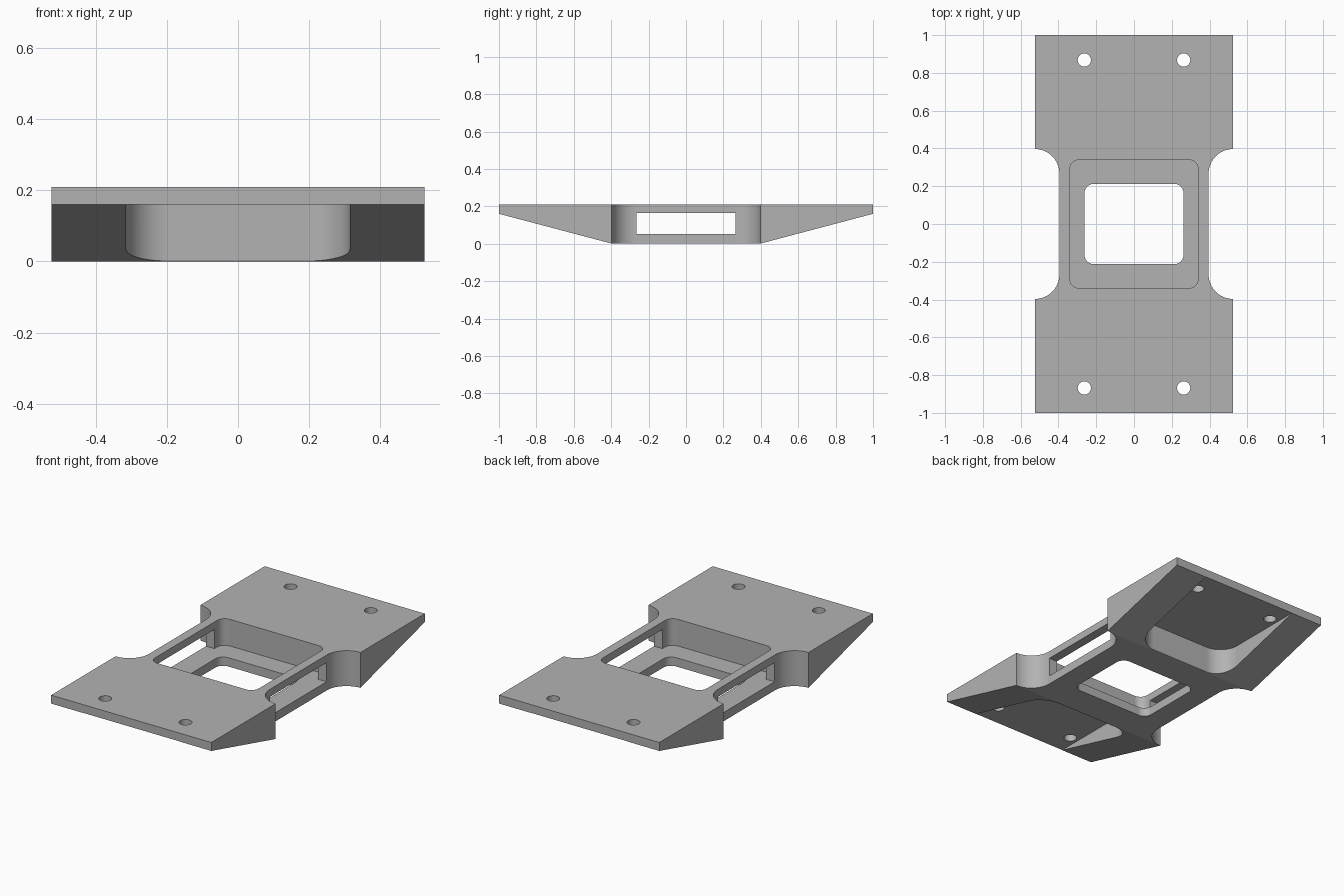
import bpy
import bmesh
from math import cos, sin, pi, radians

if "Cube" in bpy.data.objects:
    bpy.data.objects.remove(bpy.data.objects["Cube"])

WIDTH, HEIGHT, LIP = 0.525, 0.21, 0.16
WAIST = 0.395   # half width of the neck and half length of the flat base
FLOOR = 0.052   # height of the pocket floor

grey = bpy.data.materials.new("light grey")
grey.use_nodes = True
grey.diffuse_color = (0.45, 0.45, 0.45, 1)
grey.node_tree.nodes["Principled BSDF"].inputs["Base Color"].default_value = grey.diffuse_color


def prism(name, points, offset):
    """Closed solid: a planar outline swept along offset."""
    bm = bmesh.new()
    face = bm.faces.new([bm.verts.new(p) for p in points])
    swept = bmesh.ops.extrude_face_region(bm, geom=[face])["geom"]
    verts = [v for v in swept if isinstance(v, bmesh.types.BMVert)]
    bmesh.ops.translate(bm, verts=verts, vec=offset)
    bmesh.ops.recalc_face_normals(bm, faces=bm.faces)
    mesh = bpy.data.meshes.new(name)
    bm.to_mesh(mesh)
    bm.free()
    mesh.materials.append(grey)
    obj = bpy.data.objects.new(name, mesh)
    bpy.context.collection.objects.link(obj)
    return obj


def rounded_prism(name, center, half, radius, bottom, top, steps=16):
    """Upright prism with a rounded rectangle outline."""
    points = []
    for i, (sx, sy) in enumerate([(1, 1), (-1, 1), (-1, -1), (1, -1)]):
        for k in range(steps + 1):
            a = (i + k / steps) * pi / 2
            points.append((center[0] + sx * (half[0] - radius) + radius * cos(a),
                           center[1] + sy * (half[1] - radius) + radius * sin(a), bottom))
    return prism(name, points, (0, 0, top - bottom))


# Body: side profile with sloping undersides, swept across the width
profile = [(-1, HEIGHT), (-1, LIP), (-WAIST, 0), (WAIST, 0), (1, LIP), (1, HEIGHT)]
body = prism("bracket_body", [(-WIDTH, y, z) for y, z in profile], (2 * WIDTH, 0, 0))

# Central pocket and the smaller opening through its floor
cutters = [
    rounded_prism("pocket_cutter", (0, 0), (0.34, 0.34), 0.05, FLOOR, 0.4),
    rounded_prism("opening_cutter", (0, 0), (0.262, 0.213), 0.05, -0.2, 0.3),
]

# Windows through both side walls
window = [(-0.265, FLOOR), (0.265, FLOOR), (0.265, 0.165), (-0.265, 0.165)]
cutters.append(prism("window_cutter", [(-0.8, y, z) for y, z in window], (1.6, 0, 0)))

for s in (-1, 1):
    # Rounded side notches
    cutters.append(rounded_prism("notch_cutter", (s * (WAIST + 0.4), 0), (0.4, WAIST + 0.002),
                                 0.13, -0.2, 0.4))
    # Recess under each sloping end
    cutters.append(rounded_prism("recess_cutter", (0, s * (WAIST + 0.505)), (0.315, 0.5),
                                 0.12, -0.2, LIP + 0.001))
    # Square off the recess at the outer edge
    cutters.append(rounded_prism("recess_end_cutter", (0, s * 1.1), (0.315, 0.3),
                                 0.001, -0.2, LIP + 0.001, 1))
    # Screw holes
    for sx in (-1, 1):
        cutters.append(rounded_prism("hole_cutter", (sx * 0.263, s * 0.868), (0.035, 0.035),
                                     0.0349, -0.2, 0.4, 10))

# Carve the body and discard the cutters
for cutter in cutters:
    cut = body.modifiers.new(cutter.name, 'BOOLEAN')
    cut.operation = 'DIFFERENCE'
    cut.solver = 'EXACT'
    cut.object = cutter
bpy.context.view_layer.update()
graph = bpy.context.evaluated_depsgraph_get()
carved = bpy.data.meshes.new_from_object(body.evaluated_get(graph))
body.modifiers.clear()
body.data = carved
for cutter in cutters:
    bpy.data.objects.remove(cutter)

# One material, smooth fillets, crisp edges
carved.materials.clear()
carved.materials.append(grey)
for poly in carved.polygons:
    poly.material_index = 0
bpy.ops.object.select_all(action='DESELECT')
body.select_set(True)
bpy.context.view_layer.objects.active = body
bpy.ops.object.shade_smooth_by_angle(angle=radians(12))
weighted = body.modifiers.new("flat_face_normals", 'WEIGHTED_NORMAL')
weighted.keep_sharp = True
